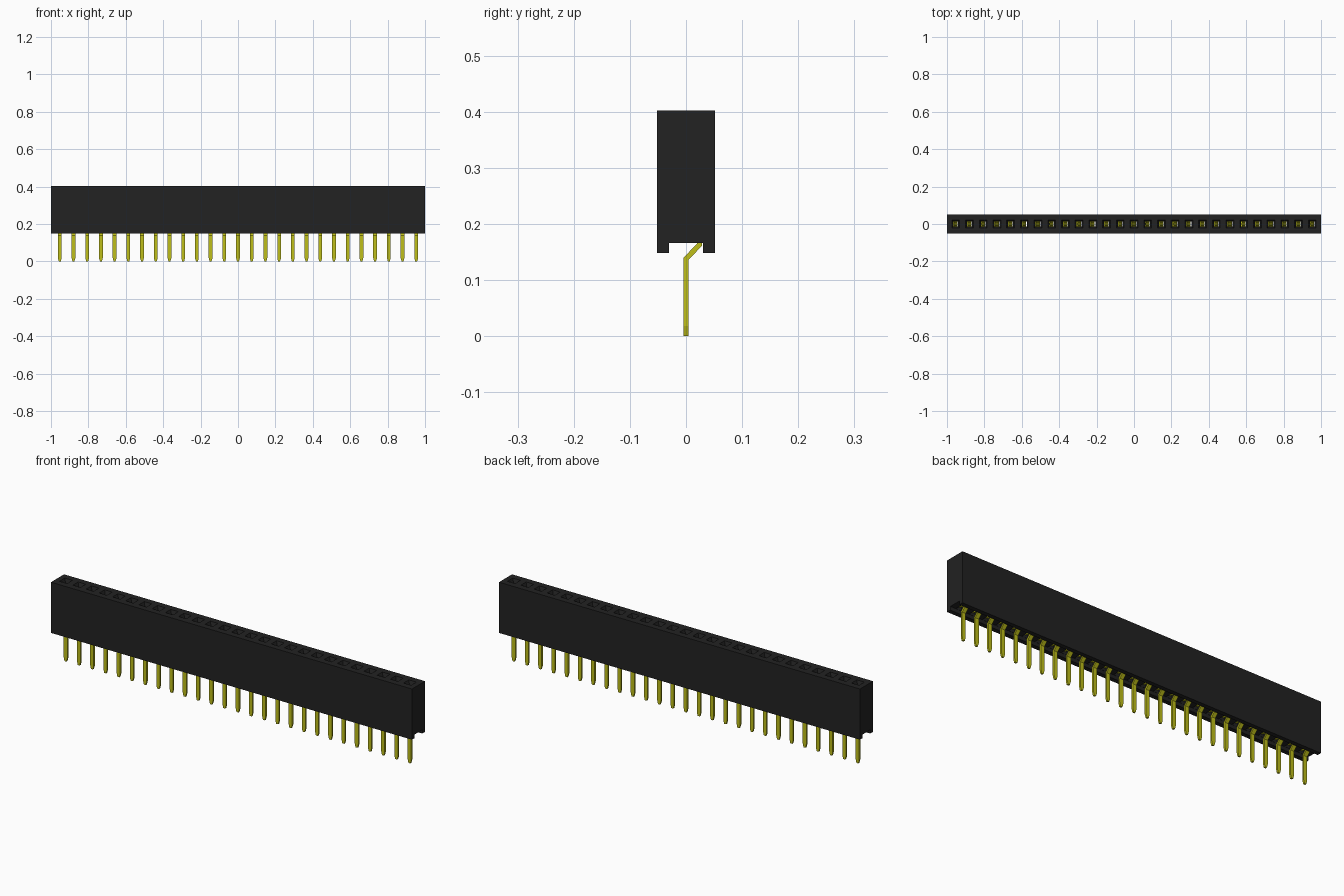
import bpy, bmesh
from mathutils import Vector

COUNT, PITCH = 27, 0.0733
FIRST = -PITCH * (COUNT - 1) / 2

cube = bpy.data.objects.get("Cube")
if cube:
    bpy.data.objects.remove(cube)


def material(name, color):
    m = bpy.data.materials.new(name)
    m.use_nodes = True
    m.diffuse_color = color
    m.node_tree.nodes["Principled BSDF"].inputs["Base Color"].default_value = color
    return m


black = material("black plastic", (0.016, 0.016, 0.016, 1))
gold = material("yellow metal", (0.52, 0.52, 0.01, 1))


def make_object(name, bm, mat):
    bmesh.ops.recalc_face_normals(bm, faces=bm.faces)
    mesh = bpy.data.meshes.new(name)
    bm.to_mesh(mesh)
    bm.free()
    mesh.materials.append(mat)
    ob = bpy.data.objects.new(name, mesh)
    bpy.context.collection.objects.link(ob)
    return ob


def skin(bm, rings):
    """Join equal rings of points into a closed tube."""
    loops = [[bm.verts.new(p) for p in ring] for ring in rings]
    for a, b in zip(loops, loops[1:]):
        n = len(a)
        for i in range(n):
            bm.faces.new((a[i], a[(i + 1) % n], b[(i + 1) % n], b[i]))
    bm.faces.new(loops[0])
    bm.faces.new(loops[-1])


def strip(bm, path, thick=0.0045):
    """Sweep a flat strip along (y, z, half width) points."""
    pts = [Vector((y, z)) for y, z, w in path]
    rings = []
    for i, (y, z, w) in enumerate(path):
        before = (pts[i] - pts[i - 1]).normalized() if i else None
        after = (pts[i + 1] - pts[i]).normalized() if i + 1 < len(pts) else None
        before, after = before or after, after or before
        t = (before + after).normalized()
        n = Vector((-t.y, t.x)) * thick / max(t.dot(before), 0.5)
        a, b = pts[i] + n, pts[i] - n
        rings.append([(-w, *a), (w, *a), (w, *b), (-w, *b)])
    skin(bm, rings)


def repeat(ob):
    ob.location.x = FIRST
    mod = ob.modifiers.new("row", "ARRAY")
    mod.count = COUNT
    mod.use_relative_offset = False
    mod.use_constant_offset = True
    mod.constant_offset_displace = (PITCH, 0, 0)


# Housing: channelled profile drawn out along x
profile = [(-0.0515, 0.148), (-0.03, 0.148), (-0.03, 0.166), (0.03, 0.166),
           (0.03, 0.148), (0.0515, 0.148), (0.0515, 0.402), (-0.0515, 0.402)]
bm = bmesh.new()
skin(bm, [[(x, y, z) for y, z in profile] for x in (-1, 1)])
housing = make_object("housing", bm, black)

# Socket cutter: funnel mouth, narrow throat, wide cavity
sections = [(0.016, 0.029, 0.155), (0.016, 0.029, 0.36), (0.013, 0.014, 0.365),
            (0.013, 0.014, 0.385), (0.021, 0.021, 0.401), (0.021, 0.021, 0.41)]
bm = bmesh.new()
skin(bm, [[(-x, -y, z), (x, -y, z), (x, y, z), (-x, y, z)] for x, y, z in sections])
cutter = make_object("socket_cutter", bm, black)
repeat(cutter)
cutter.hide_render = True
cutter.hide_viewport = True
cut = housing.modifiers.new("sockets", "BOOLEAN")
cut.object = cutter
cut.operation = "DIFFERENCE"
cut.solver = "EXACT"

# Pins: tapered tip, straight leg, bend, then spring finger
bm = bmesh.new()
strip(bm, [(0, 0, 0.005), (0, 0.018, 0.01), (0, 0.138, 0.01), (0.024, 0.163, 0.01),
           (0.024, 0.25, 0.01), (0.009, 0.345, 0.01), (0.012, 0.37, 0.01)])
# Opposite finger and the side plate that joins the two
strip(bm, [(-0.024, 0.18, 0.01), (-0.024, 0.25, 0.01),
           (-0.011, 0.345, 0.01), (-0.012, 0.37, 0.01)])
skin(bm, [[(x, -0.022, 0.18), (x, 0.022, 0.18), (x, 0.022, 0.22), (x, -0.022, 0.22)]
          for x in (-0.013, -0.008)])
repeat(make_object("contact_pins", bm, gold))
